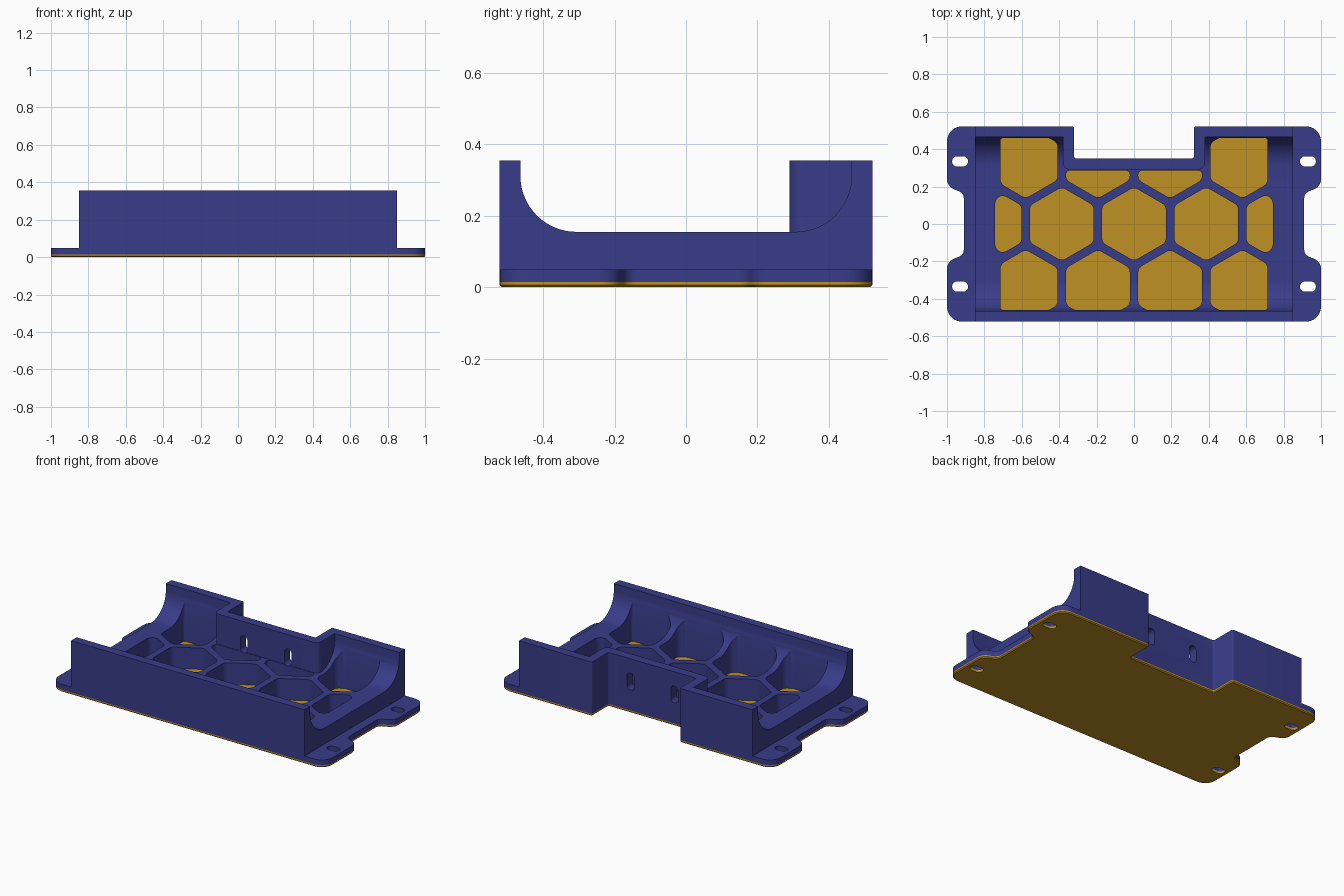
import bpy, bmesh, math
from mathutils import Vector

if "Cube" in bpy.data.objects:
    bpy.data.objects.remove(bpy.data.objects["Cube"])


def material(name, rgb):
    m = bpy.data.materials.new(name)
    m.diffuse_color = (*rgb, 1)
    m.use_nodes = True
    m.node_tree.nodes["Principled BSDF"].inputs["Base Color"].default_value = m.diffuse_color
    return m


BLUE = material("deep blue", (0.04, 0.045, 0.25))
GOLD = material("gold", (0.52, 0.283, 0.016))


def rounded(corners, n=6):
    """Fillet a polygon given as (x, y, radius) corners."""
    out = []
    for i, (x, y, r) in enumerate(corners):
        p = Vector((x, y))
        a = Vector(corners[i - 1][:2]) - p
        b = Vector(corners[(i + 1) % len(corners)][:2]) - p
        half = a.angle(b) / 2
        if r <= 0 or half > 1.55:
            out.append((x, y))
            continue
        t = min(r / math.tan(half), 0.46 * a.length, 0.46 * b.length)
        a.normalize()
        b.normalize()
        rad = t * math.tan(half)
        c = p + (a + b).normalized() * (rad / math.sin(half))
        u, v = p + a * t - c, p + b * t - c
        ang = u.angle(v)
        for k in range(n + 1):
            f = k / n
            q = c + (u * math.sin((1 - f) * ang) + v * math.sin(f * ang)) / math.sin(ang)
            out.append((q.x, q.y))
    return out


def clip(poly, axis, sign, limit):
    """Keep the part of a polygon where sign * coordinate <= limit."""
    out = []
    for i, q in enumerate(poly):
        p = poly[i - 1]
        dp, dq = sign * p[axis] - limit, sign * q[axis] - limit
        if (dp <= 0) != (dq <= 0):
            f = dp / (dp - dq)
            out.append((p[0] + f * (q[0] - p[0]), p[1] + f * (q[1] - p[1])))
        if dq <= 0:
            out.append(q)
    return out


def prism(name, polys, lo, hi, order=(0, 1, 2)):
    """Extrude polygons from lo to hi; order picks which of (a, b, h) becomes x, y, z."""
    bm = bmesh.new()
    for poly in polys:
        rings = []
        for h in (lo, hi):
            rings.append([bm.verts.new([(a, b, h)[k] for k in order]) for a, b in poly])
        bm.faces.new(rings[0][::-1])
        bm.faces.new(rings[1])
        for i in range(len(poly)):
            bm.faces.new((rings[0][i - 1], rings[0][i], rings[1][i], rings[1][i - 1]))
    bmesh.ops.recalc_face_normals(bm, faces=bm.faces)
    me = bpy.data.meshes.new(name)
    bm.to_mesh(me)
    bm.free()
    ob = bpy.data.objects.new(name, me)
    bpy.context.collection.objects.link(ob)
    return ob


def activate(ob):
    bpy.ops.object.select_all(action='DESELECT')
    ob.select_set(True)
    bpy.context.view_layer.objects.active = ob


def boolean(ob, tool, op='DIFFERENCE', keep=False):
    mod = ob.modifiers.new("cut", 'BOOLEAN')
    mod.operation, mod.solver, mod.object = op, 'EXACT', tool
    activate(ob)
    bpy.ops.object.modifier_apply(modifier=mod.name)
    if not keep:
        bpy.data.objects.remove(tool)


def symmetric(half):
    return half + [(-x, y, r) for x, y, r in reversed(half)]


def finish(ob, mat):
    ob.data.materials.clear()
    ob.data.materials.append(mat)
    for p in ob.data.polygons:
        p.material_index = 0
    activate(ob)
    bpy.ops.object.shade_smooth_by_angle(angle=math.radians(30))


Y = 0.522            # half depth
FLOOR = 0.155        # top of the honeycomb
TOP = 0.355
notch = [(0.32, Y, 0.012), (0.32, 0.35, 0.012)]

# Outlines: flange with four mounting ears, and the walled body
flange = rounded(symmetric([(1, -Y, 0.08), (1, -0.2, 0.06), (0.91, -0.165, 0.04),
                            (0.91, 0.165, 0.04), (1, 0.2, 0.06), (1, Y, 0.08)] + notch))
body = rounded(symmetric([(0.85, -Y, 0), (0.85, Y, 0)] + notch))

# Thin gold bottom plate with a chamfered lower rim
plate = prism("bottom_plate", [flange], 0, 0.015)
bm = bmesh.new()
bm.from_mesh(plate.data)
rim = [e for e in bm.edges if all(v.co.z < 0.001 for v in e.verts)]
bmesh.ops.bevel(bm, geom=rim, offset=0.006, segments=1, affect='EDGES')
bm.to_mesh(plate.data)
bm.free()

# Blue tray: flange joined with the solid body
tray = prism("tray", [flange], 0.015, 0.05)
boolean(tray, prism("body", [body], 0.015, TOP), 'UNION')

# Trough open at both ends, leaving the wall around the rear notch
R = 0.157
trough = prism("trough", [rounded([(-0.464, 0.5, 0), (-0.464, FLOOR, R),
                                   (0.464, FLOOR, R), (0.464, 0.5, 0)], 16)],
               -0.95, 0.95, (2, 0, 1))
boolean(trough, prism("notch_wall", [rounded([(-0.38, 0.29, 0.04), (0.38, 0.29, 0.04),
                                              (0.38, 0.8, 0), (-0.38, 0.8, 0)])], 0.1, 0.6))
boolean(tray, trough)

# Honeycomb pockets, trimmed to the walls
PITCH, RAD = 0.386, 0.197
pockets = []
for row in (-1, 0, 1):
    for x in ((-2, -1, 0, 1, 2) if row == 0 else (-1.5, -0.5, 0.5, 1.5)):
        cx, cy = x * PITCH, row * PITCH * math.sqrt(3) / 2
        poly = [(cx + RAD * math.cos(math.radians(30 + 60 * k)),
                 cy + RAD * math.sin(math.radians(30 + 60 * k))) for k in range(6)]
        side = 0.742 if row == 0 else 0.714
        back = 0.287 if row == 1 and abs(x) < 1 else 0.46
        for axis, sign, limit in ((0, 1, side), (0, -1, side), (1, 1, back), (1, -1, 0.46)):
            poly = clip(poly, axis, sign, limit)
        pockets.append(rounded([(a, b, 0.04) for a, b in poly], 5))
boolean(tray, prism("pockets", pockets, -0.05, 0.5))

# Two upright slots through the recessed rear wall
slots = [rounded([(0.15, x - 0.026, 0.026), (0.26, x - 0.026, 0.026),
                  (0.26, x + 0.026, 0.026), (0.15, x + 0.026, 0.026)]) for x in (-0.16, 0.16)]
boolean(tray, prism("wall_slots", slots, 0.27, 0.4, (1, 2, 0)))

# Mounting slots through the four ears
holes = []
for sx in (-0.93, 0.93):
    for sy in (-0.335, 0.335):
        holes.append(rounded([(sx + a * 0.042, sy + b * 0.027, 0.024)
                              for a, b in ((-1, -1), (1, -1), (1, 1), (-1, 1))]))
holes = prism("ear_slots", holes, -0.1, 0.2)
boolean(tray, holes, keep=True)
boolean(plate, holes)

finish(tray, BLUE)
finish(plate, GOLD)
